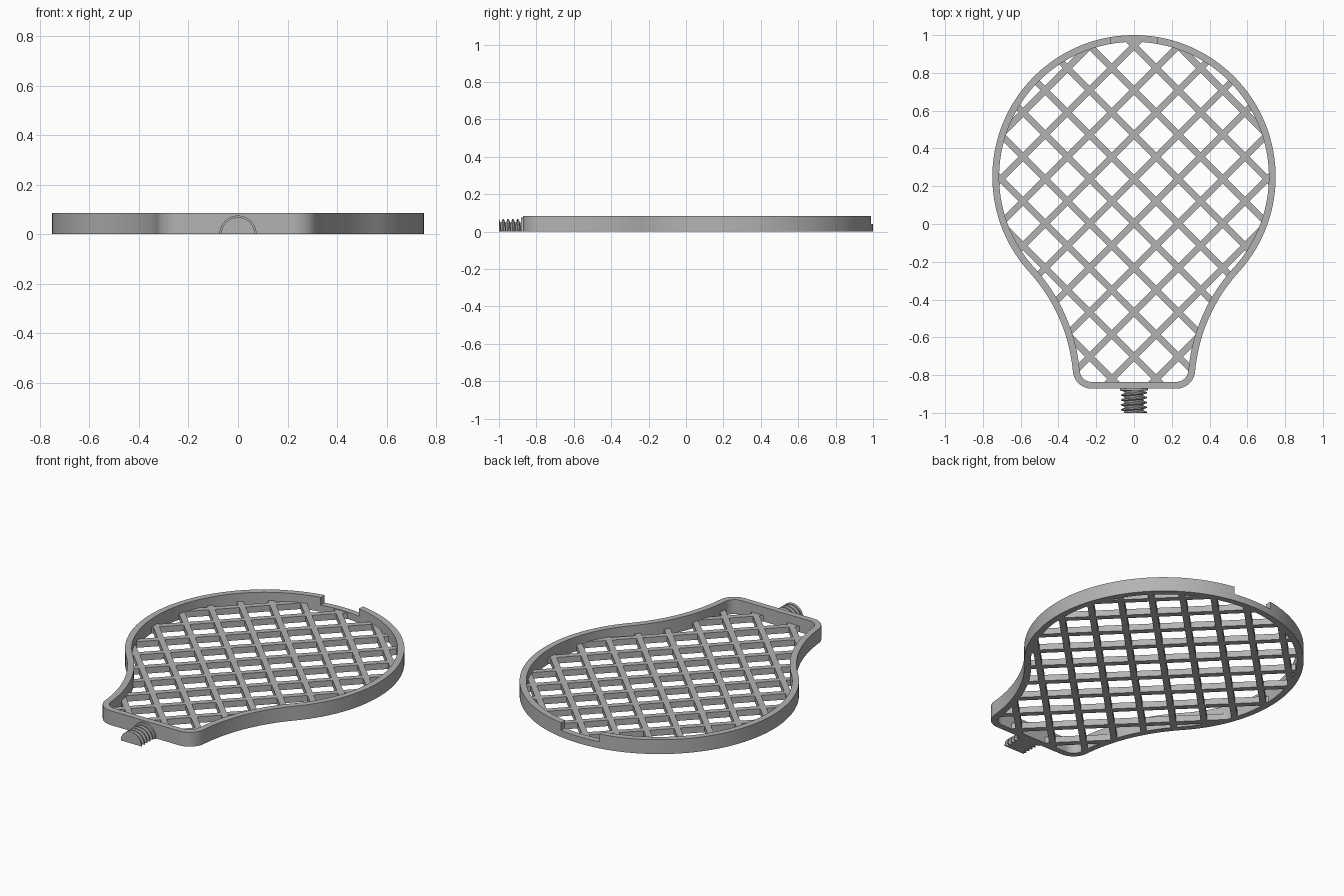
import bpy, bmesh
from math import sin, cos, pi, atan2, hypot, sqrt
from mathutils import Vector, Matrix

if "Cube" in bpy.data.objects:
    bpy.data.objects.remove(bpy.data.objects["Cube"])

grey = bpy.data.materials.new("plain grey")
grey.use_nodes = True
grey.diffuse_color = (0.45, 0.45, 0.45, 1)
grey.node_tree.nodes["Principled BSDF"].inputs["Base Color"].default_value = grey.diffuse_color

HEIGHT, WALL, BOTTOM = 0.085, 0.036, -0.872
HEAD, HEAD_R = Vector((0, 0.25)), 0.75
NECK_R, CORNER_R = 0.9, 0.1


def finish(name, bm):
    bmesh.ops.recalc_face_normals(bm, faces=bm.faces)
    mesh = bpy.data.meshes.new(name)
    bm.to_mesh(mesh)
    bm.free()
    mesh.materials.append(grey)
    obj = bpy.data.objects.new(name, mesh)
    bpy.context.collection.objects.link(obj)
    return obj


def activate(obj):
    bpy.ops.object.select_all(action='DESELECT')
    obj.select_set(True)
    bpy.context.view_layer.objects.active = obj


def cut(obj, cutter, operation):
    activate(obj)
    mod = obj.modifiers.new("cut", 'BOOLEAN')
    mod.operation, mod.object, mod.solver = operation, cutter, 'EXACT'
    bpy.ops.object.modifier_apply(modifier=mod.name)
    bpy.data.objects.remove(cutter)


def smooth(obj):
    activate(obj)
    bpy.ops.object.shade_smooth_by_angle(angle=0.5)


def arc(centre, radius, start, end, steps):
    angles = [start + (end - start) * i / steps for i in range(steps + 1)]
    return [centre + radius * Vector((cos(a), sin(a))) for a in angles]


def outline(inset):
    """Bulb outline of tangent arcs: round head, hollow neck, round corners."""
    join = atan2(0.673, 0.739)
    neck = HEAD - (HEAD_R + NECK_R) * Vector((cos(join), sin(join)))
    cy = BOTTOM + CORNER_R
    cx = neck.x + sqrt((NECK_R + CORNER_R) ** 2 - (cy - neck.y) ** 2)
    low = atan2(cy - neck.y, cx - neck.x)
    left = arc(HEAD, HEAD_R - inset, pi / 2, pi + join, 60)
    left += arc(neck, NECK_R + inset, join, low, 20)[1:]
    left += arc(Vector((cx, cy)), CORNER_R - inset, pi + low, 1.5 * pi, 12)[1:]
    right = [Vector((-p.x, p.y)) for p in reversed(left[1:])]
    return left + right


def slab(name, points, z0, z1):
    bm = bmesh.new()
    face = bm.faces.new([bm.verts.new((p.x, p.y, z0)) for p in points])
    top = bmesh.ops.extrude_face_region(bm, geom=[face])["geom"]
    verts = [v for v in top if isinstance(v, bmesh.types.BMVert)]
    bmesh.ops.translate(bm, verts=verts, vec=(0, 0, z1 - z0))
    return finish(name, bm)


def add_box(bm, centre, size, turn=0):
    m = Matrix.Translation(centre) @ Matrix.Rotation(turn, 4, 'Z') @ Matrix.Diagonal((*size, 1))
    bmesh.ops.create_cube(bm, size=1, matrix=m)


# Raised rim with a shallow notch at the far end
bm = bmesh.new()
rings = [[bm.verts.new((p.x, p.y, z)) for p in outline(d)]
         for d, z in ((0, 0), (0, HEIGHT), (WALL, HEIGHT), (WALL, 0))]
n = len(rings[0])
for a, b in zip(rings, rings[1:] + rings[:1]):
    for i in range(n):
        j = (i + 1) % n
        bm.faces.new((a[i], a[j], b[j], b[i]))
rim = finish("rim", bm)
bm = bmesh.new()
add_box(bm, (0, 1, 0.09), (0.25, 0.2, 0.1))
cut(rim, finish("notch_cutter", bm), 'DIFFERENCE')
smooth(rim)

# Diagonal lattice, trimmed to end inside the rim
STEP, BAR, BAR_H = 0.235, 0.034, 0.036
for name, side in (("lattice_bars_rising", 1), ("lattice_bars_falling", -1)):
    bm = bmesh.new()
    for k in range(-4, 6):
        offset = k * STEP + 0.003
        add_box(bm, (-side * offset / 2, offset / 2, BAR_H / 2), (4, BAR, BAR_H), side * pi / 4)
    bars = finish(name, bm)
    cut(bars, slab("trim_cutter", outline(WALL / 2), -0.1, 0.2), 'INTERSECT')

# Half of a threaded stud, flat underneath
PITCH, CORE, CREST, SEG = 0.026, 0.05, 0.068, 24
START, END = -1.0, -0.86
profile = [(0, CORE), (0.3, CORE), (0.5, CREST), (0.75, CREST)]
bm = bmesh.new()
rows = []
for turn in range(-1, 8):
    for part, radius in profile:
        row = []
        for s in range(SEG + 1):
            a = pi * s / SEG
            y = START + PITCH * (turn + part - a / (2 * pi) + 0.5)
            y = min(max(y, START), END)
            row.append(bm.verts.new((radius * cos(a), y, radius * sin(a))))
        rows.append(row)
for a, b in zip(rows, rows[1:]):
    for i in range(SEG):
        bm.faces.new((a[i], a[i + 1], b[i + 1], b[i]))
    bm.faces.new((a[SEG], a[0], b[0], b[SEG]))
bm.faces.new(rows[0])
bm.faces.new(rows[-1])
bmesh.ops.dissolve_degenerate(bm, dist=0.00001, edges=bm.edges)
smooth(finish("threaded_stud", bm))

# Small collar where the stud meets the rim
collar = arc(Vector((0, 0)), 0.075, 0, pi, SEG)
bm = bmesh.new()
ends = [[bm.verts.new((p.x, y, p.y)) for p in collar] for y in (-0.882, -0.86)]
for end in ends:
    bm.faces.new(end)
for i in range(SEG + 1):
    j = (i + 1) % (SEG + 1)
    bm.faces.new((ends[0][i], ends[0][j], ends[1][j], ends[1][i]))
smooth(finish("stud_collar", bm))
